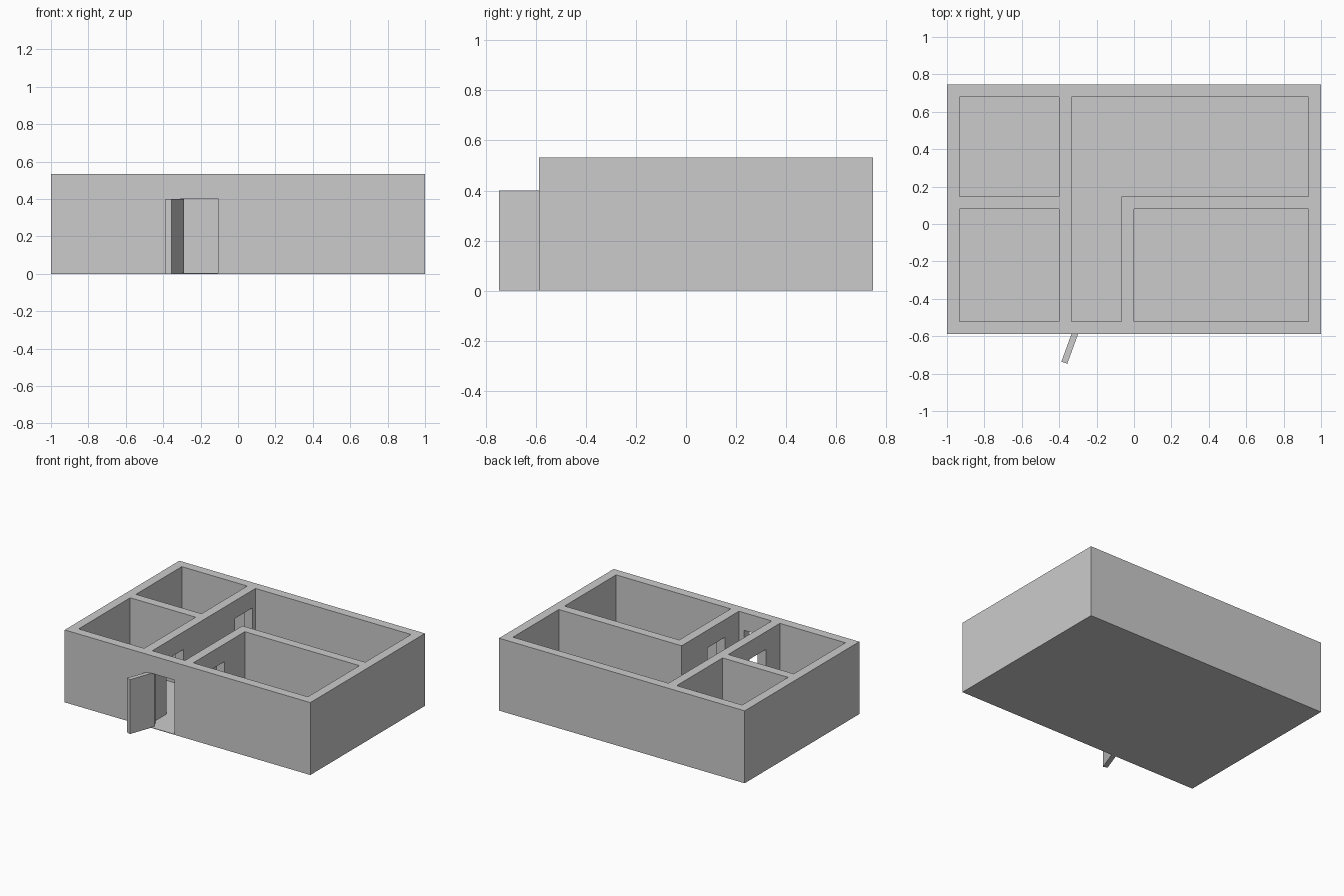
import bpy
from math import radians
from mathutils import Matrix, Vector

if "Cube" in bpy.data.objects:
    bpy.data.objects.remove(bpy.data.objects["Cube"])

T = 1 / 15                      # wall thickness
X0, X1 = -1.0, 1.0              # house footprint
Y0, Y1 = -0.587, 0.746
FLOOR, TOP, DOOR_TOP = 0.004, 0.533, 0.403


def box(name, lo, hi):
    """Axis-aligned box between two corners."""
    x0, y0, z0 = lo
    x1, y1, z1 = hi
    v = [(x, y, z) for z in (z0, z1) for x, y in ((x0, y0), (x1, y0), (x1, y1), (x0, y1))]
    f = [(3, 2, 1, 0), (4, 5, 6, 7)] + [(i, (i + 1) % 4, (i + 1) % 4 + 4, i + 4) for i in range(4)]
    me = bpy.data.meshes.new(name)
    me.from_pydata(v, [], f)
    ob = bpy.data.objects.new(name, me)
    bpy.context.collection.objects.link(ob)
    return ob


# thin floor slab and the solid block the rooms are carved from
box("floor", (X0, Y0, 0), (X1, Y1, FLOOR))
walls = box("walls", (X0, Y0, FLOOR), (X1, Y1, TOP))

# room plans: x0, y0, x1, y1
south, north = Y0 + T, Y1 - T
mid_lo, mid_hi = Y1 - 10 * T, Y1 - 9 * T
rooms = [
    (X0 + T, mid_hi, -6 * T, north),      # back left room
    (X0 + T, south, -6 * T, mid_lo),      # front left room
    (0, south, X1 - T, mid_lo),           # front right room
    (-5 * T, south, -T, north),           # hallway
    (-2 * T, mid_hi, X1 - T, north),      # back right room, open to hallway
]
# doorways, reaching slightly past both wall faces
e = 0.02
doorways = [
    (-0.307, Y0 - e, -0.107, south + e),          # front door
    (-6 * T - e, -0.357, -5 * T + e, -0.157),     # hallway to front left room
    (-T - e, -0.357, e, -0.157),                  # hallway to front right room
    (-6 * T - e, 0.443, -5 * T + e, 0.645),       # hallway to back left room
]
cutters = []
for plans, z in ((rooms, TOP + 0.1), (doorways, DOOR_TOP)):
    for x0, y0, x1, y1 in plans:
        c = box("cutter", (x0, y0, -0.1), (x1, y1, z))
        c.hide_render = True
        m = walls.modifiers.new("cut", 'BOOLEAN')
        m.operation, m.solver, m.object = 'DIFFERENCE', 'EXACT', c
        cutters.append(c)

# bake the cuts and drop the cutters
dg = bpy.context.evaluated_depsgraph_get()
baked = bpy.data.meshes.new_from_object(walls.evaluated_get(dg))
walls.modifiers.clear()
walls.data = baked
for c in cutters:
    bpy.data.objects.remove(c)

# front door leaf, swung open about its hinge in the middle of the wall
door = box("front_door", (0, -T / 4, 0), (0.2, T / 4, 0.4))
hinge = Vector((-0.304, Y0 + T / 2, 0))
door.data.transform(Matrix.Translation(hinge) @ Matrix.Rotation(radians(-110), 4, 'Z'))
